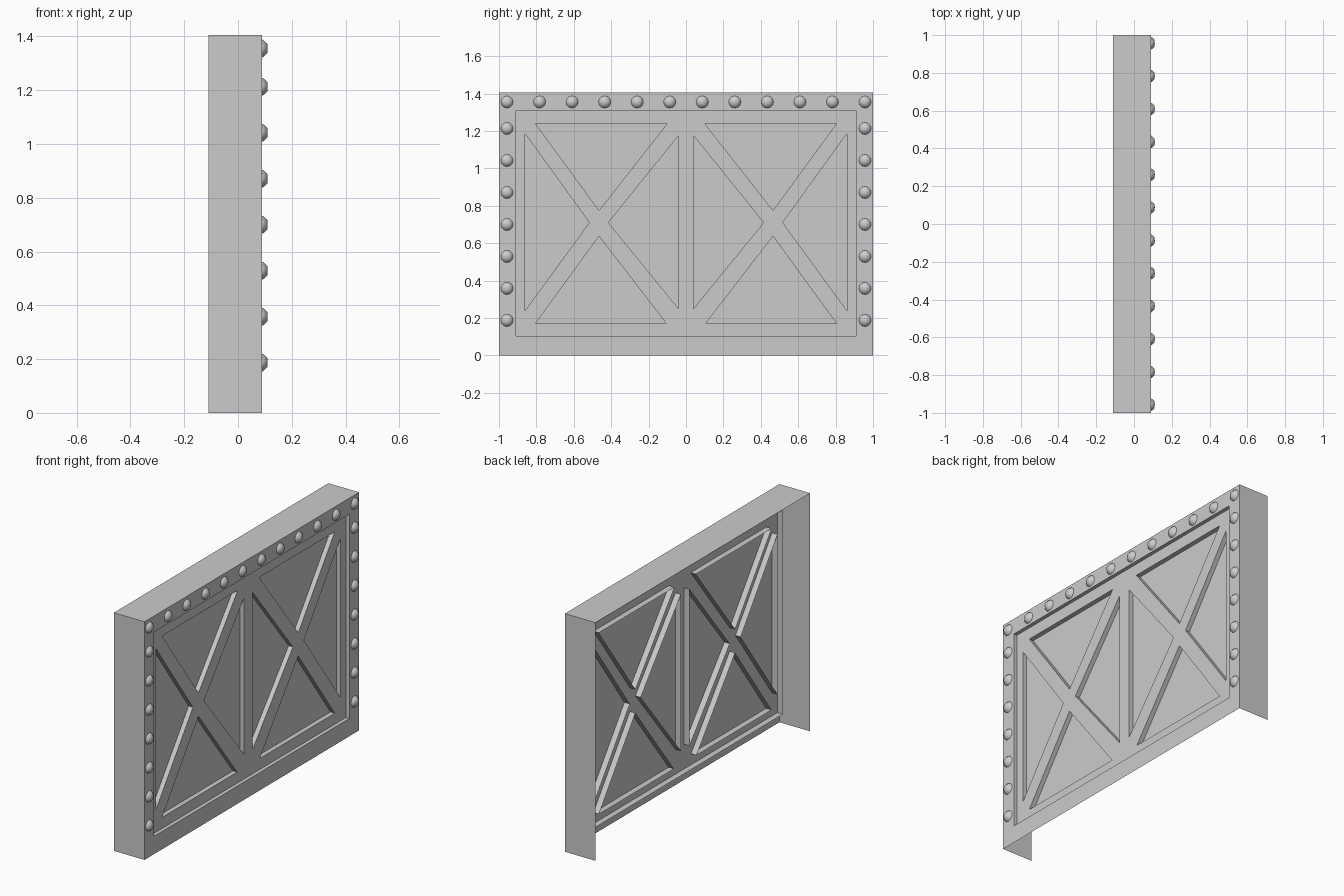
import bpy, bmesh, math
from mathutils import Vector

if "Cube" in bpy.data.objects:
    bpy.data.objects.remove(bpy.data.objects["Cube"])

FACE, PANEL, FLOOR, RIM, BACK = 0.09, 0.068, 0.04, 0.005, -0.11


def make_object(name, bm):
    me = bpy.data.meshes.new(name)
    bm.to_mesh(me)
    bm.free()
    ob = bpy.data.objects.new(name, me)
    bpy.context.collection.objects.link(ob)
    return ob


def rect(y, z0, z1):
    return [(-y, z0), (y, z0), (y, z1), (-y, z1)]


def loop_edges(bm, pts, x):
    vs = [bm.verts.new((x, y, z)) for y, z in pts]
    return [bm.edges.new((vs[i], vs[(i + 1) % len(vs)])) for i in range(len(vs))]


def wall(bm, edges, x):
    ret = bmesh.ops.extrude_edge_only(bm, edges=edges)["geom"]
    for v in ret:
        if isinstance(v, bmesh.types.BMVert):
            v.co.x = x


def sheet(name, outer, holes, x, rim):
    """Flat sheet with holes whose borders are turned back to x = rim."""
    bm = bmesh.new()
    edges = loop_edges(bm, outer, x)
    hole_edges = []
    for h in holes:
        hole_edges += loop_edges(bm, h, x)
    bmesh.ops.triangle_fill(bm, edges=edges + hole_edges, use_beauty=True,
                            normal=Vector((1, 0, 0)))
    wall(bm, hole_edges, rim)
    bmesh.ops.dissolve_limit(bm, angle_limit=0.01, verts=bm.verts, edges=bm.edges)
    return make_object(name, bm)


opening = rect(0.91, 0.105, 1.31)

# outer border with a turned-back opening
sheet("outer_frame", rect(1, 0, 1.405), [opening], FACE, RIM)

# cross-braced panel with eight triangular openings
half = [
    [(0.10, 1.24), (0.805, 1.24), (0.465, 0.775)],
    [(0.105, 0.17), (0.805, 0.17), (0.465, 0.637)],
    [(0.04, 1.175), (0.04, 0.25), (0.415, 0.71)],
    [(0.86, 1.185), (0.86, 0.24), (0.517, 0.71)],
]
holes = half + [[(-y, z) for y, z in t] for t in half]
sheet("cross_braces", opening, holes, PANEL, RIM)

# flat floor behind the braces
sheet("recess_floor", opening, [], FLOOR, FLOOR)

# side and top flanges, open at back and bottom
bm = bmesh.new()
pts = [(-1, 0), (-1, 1.405), (1, 1.405), (1, 0)]
vs = [bm.verts.new((FACE, y, z)) for y, z in pts]
wall(bm, [bm.edges.new(vs[i:i + 2]) for i in range(3)], BACK)
bmesh.ops.recalc_face_normals(bm, faces=bm.faces)
make_object("flanges", bm)


# rivets
def rivet(name, y, z, sides=12):
    bm = bmesh.new()
    rings = []
    for r, h in [(0.033, 0), (0.031, 0.005), (0.017, 0.019)]:
        rings.append([bm.verts.new((FACE + h, y + r * math.cos(a), z + r * math.sin(a)))
                      for a in (2 * math.pi * i / sides for i in range(sides))])
    tip = bm.verts.new((0.11, y, z))
    for i in range(sides):
        j = (i + 1) % sides
        for a, b in zip(rings, rings[1:]):
            bm.faces.new((a[i], a[j], b[j], b[i]))
        bm.faces.new((rings[-1][i], rings[-1][j], tip))
    for f in bm.faces:
        f.smooth = True
    make_object(name, bm)


for i in range(12):
    rivet("top_rivet", -0.957 + i * 1.914 / 11, 1.355)
for side in (-1, 1):
    for i in range(7):
        rivet("side_rivet", side * 0.957, 0.187 + i * 0.171)
